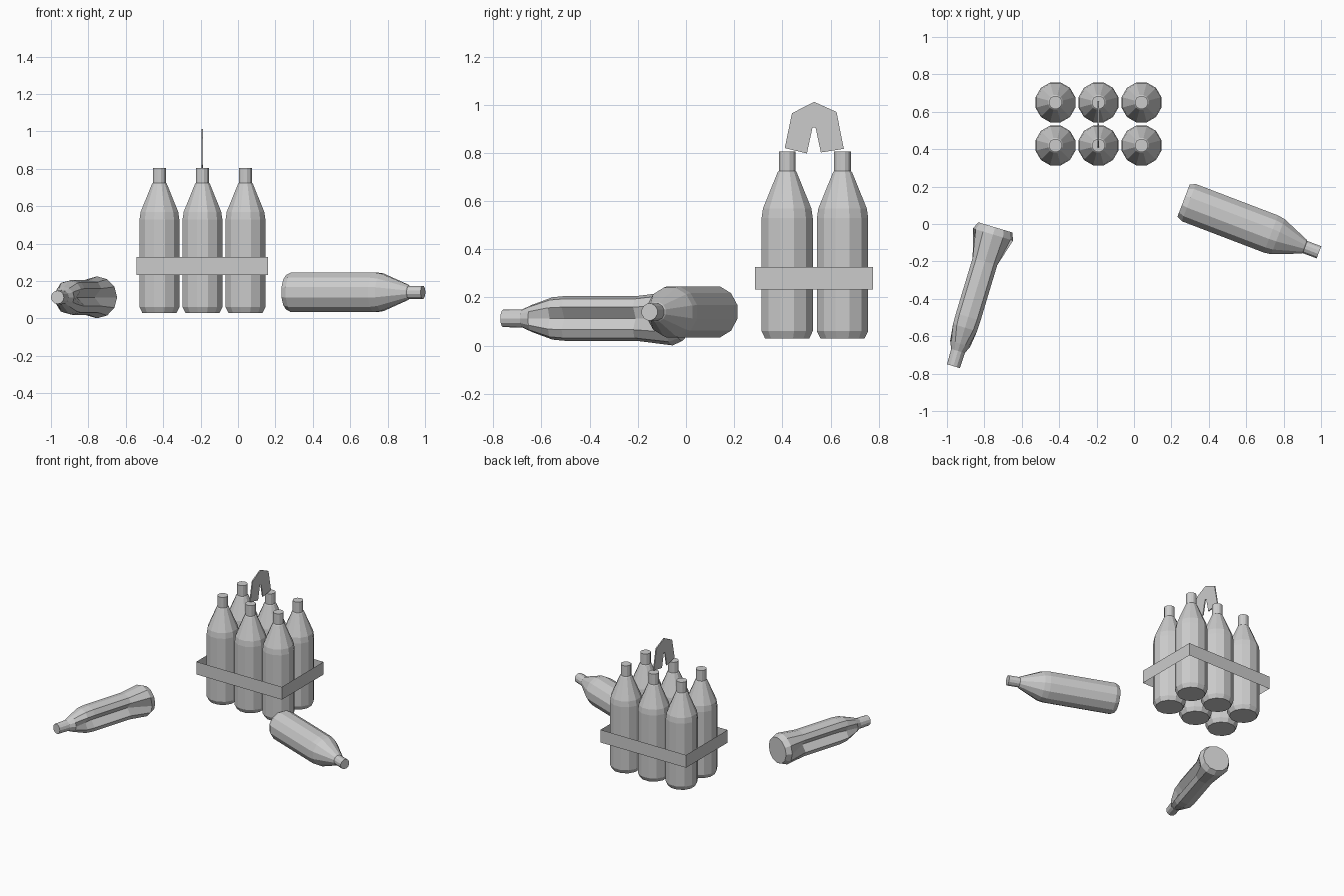
import bpy, bmesh, math
from mathutils import Vector, Matrix

cube = bpy.data.objects.get("Cube")
if cube:
    bpy.data.objects.remove(cube)

grey = bpy.data.materials.new("plain_grey")
grey.use_nodes = True
colour = (0.6, 0.6, 0.6, 1)
grey.diffuse_color = colour
grey.node_tree.nodes["Principled BSDF"].inputs["Base Color"].default_value = colour

SIDES = 12
# (height, radius) from base to mouth
BOTTLE = [(0, 0.095), (0.03, 0.11), (0.50, 0.11), (0.54, 0.104),
          (0.69, 0.041), (0.695, 0.036), (0.775, 0.036)]
# (height, radius, pinch amount)
CRUSHED = [(0, 0.095, 0), (0.04, 0.112, 0), (0.19, 0.11, 1), (0.50, 0.11, 1),
           (0.56, 0.10, 0.8), (0.65, 0.056, 0), (0.69, 0.038, 0), (0.775, 0.036, 0)]


def add_object(name, bm, matrix=Matrix()):
    mesh = bpy.data.meshes.new(name)
    bm.to_mesh(mesh)
    bm.free()
    mesh.materials.append(grey)
    obj = bpy.data.objects.new(name, mesh)
    obj.matrix_world = matrix
    bpy.context.collection.objects.link(obj)
    return obj


def pinched(angle, radius, amount):
    """Point on a ring whose two sides are creased inwards by amount."""
    x, y = radius * math.cos(angle), radius * math.sin(angle)
    side = abs(math.cos(angle))
    squeeze = 0.28 if side > 0.95 else 0.72 if side > 0.7 else 0.9
    return (x * (1 + (squeeze - 1) * amount), y * (1 - 0.15 * amount))


def bottle(name, rings, turn, matrix):
    bm = bmesh.new()
    loops = []
    for height, radius, amount in rings:
        loop = []
        for i in range(SIDES):
            x, y = pinched(turn + math.tau * i / SIDES, radius, amount)
            loop.append(bm.verts.new((x, y, height)))
        loops.append(loop)
    for low, high in zip(loops, loops[1:]):
        for i in range(SIDES):
            j = (i + 1) % SIDES
            bm.faces.new((low[i], low[j], high[j], high[i]))
    bm.faces.new(loops[0][::-1])
    bm.faces.new(loops[-1])
    return add_object(name, bm, matrix)


def lying(base, direction):
    """Lay the bottle axis along a level direction, keeping local y upright."""
    axis = Vector(direction).normalized()
    up = Vector((0, 0, 1))
    side = up.cross(axis)
    turn = Matrix((side, up, axis)).transposed().to_4x4()
    return Matrix.Translation(base) @ turn


# Six standing bottles
whole = [(h, r, 0) for h, r in BOTTLE]
half_step = math.pi / SIDES
for row, y in (("front", 0.42), ("back", 0.65)):
    for place, x in (("right", -0.42), ("middle", -0.19), ("left", 0.04)):
        bottle(f"{row}_{place}_bottle", whole, half_step,
               Matrix.Translation((x, y, 0.03)))

# Fallen bottle and crushed bottle
bottle("fallen_bottle", whole, half_step, lying((0.265, 0.125, 0.14), (0.72, -0.275, 0)))
bottle("crushed_bottle", CRUSHED, 0, lying((-0.742, -0.018, 0.113), (-0.288, -0.957, 0)))

# Open band around the pack
bm = bmesh.new()
bmesh.ops.create_cube(bm, size=1)
caps = [f for f in bm.faces if abs(f.normal.z) > 0.5]
bmesh.ops.delete(bm, geom=caps, context='FACES_ONLY')
band_place = Matrix.Translation((-0.191, 0.531, 0.28)) @ Matrix.Diagonal((0.705, 0.49, 0.095, 1))
bmesh.ops.transform(bm, matrix=band_place, verts=bm.verts)
add_object("pack_band", bm)

# Flat carrying handle with a notch
OUTLINE = [(0.41, 0.82), (0.44, 0.965), (0.532, 1.012), (0.625, 0.97), (0.655, 0.817),
           (0.56, 0.802), (0.538, 0.905), (0.525, 0.905), (0.502, 0.798)]
bm = bmesh.new()
sheet = bm.faces.new([bm.verts.new((-0.194, y, z)) for y, z in OUTLINE])
grown = bmesh.ops.extrude_face_region(bm, geom=[sheet])
bmesh.ops.translate(bm, vec=(0.008, 0, 0),
                    verts=[v for v in grown["geom"] if isinstance(v, bmesh.types.BMVert)])
bmesh.ops.recalc_face_normals(bm, faces=bm.faces)
add_object("carry_handle", bm)
